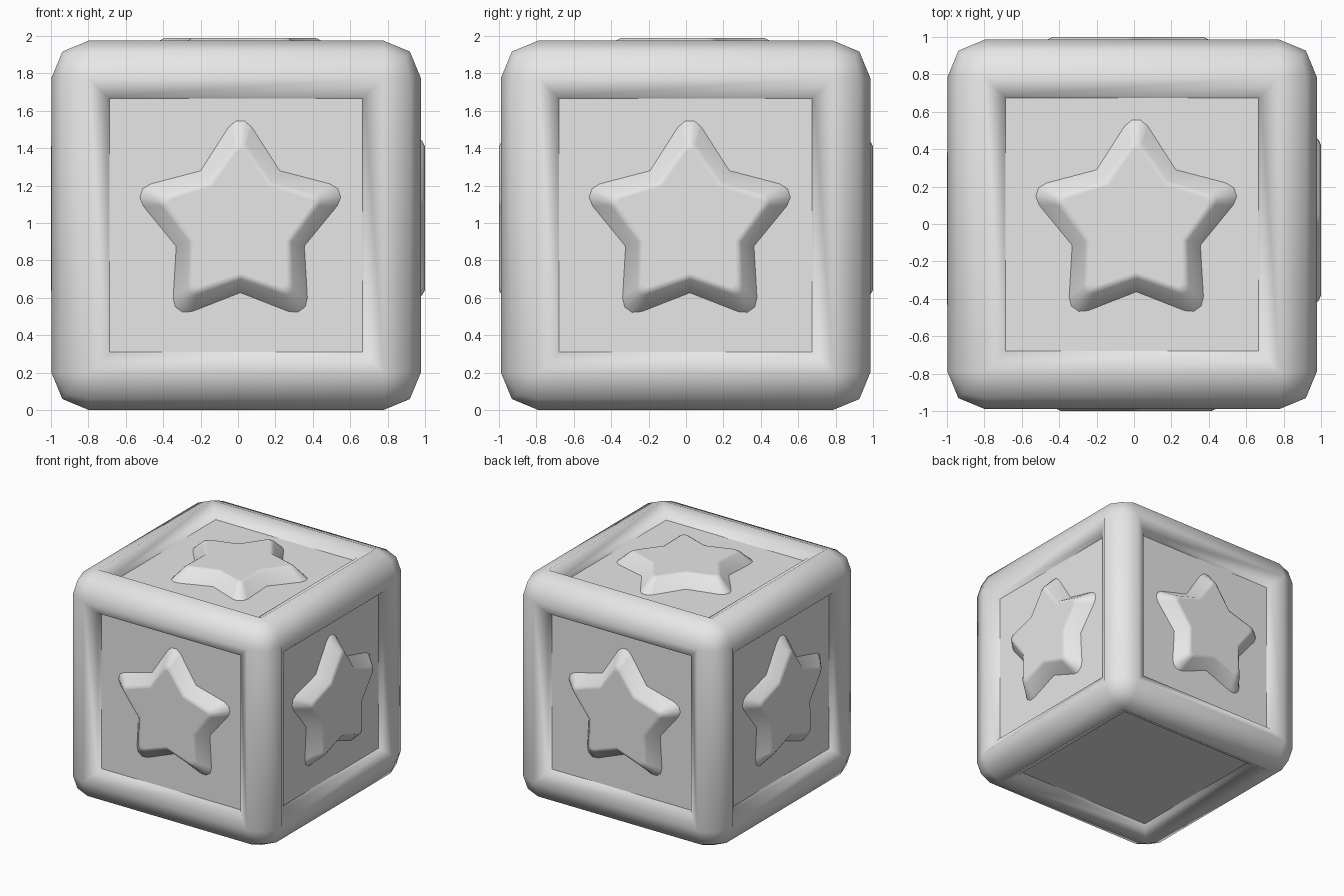
import bpy, bmesh, math
from mathutils import Matrix, Vector

if "Cube" in bpy.data.objects:
    bpy.data.objects.remove(bpy.data.objects["Cube"])

CENTRE = Vector((-0.01, -0.002, 0.9875))
HALF = 0.9875          # half width of the block
PANEL = 0.892          # distance of the recessed panels from the centre

grey = bpy.data.materials.new("light_grey")
grey.diffuse_color = (0.8, 0.8, 0.8, 1)
grey.use_nodes = True
grey.node_tree.nodes["Principled BSDF"].inputs["Base Color"].default_value = grey.diffuse_color


def add_object(name, bm, smooth):
    bmesh.ops.recalc_face_normals(bm, faces=bm.faces)
    for f in bm.faces:
        f.smooth = smooth
    mesh = bpy.data.meshes.new(name)
    bm.to_mesh(mesh)
    bm.free()
    mesh.materials.append(grey)
    obj = bpy.data.objects.new(name, mesh)
    bpy.context.collection.objects.link(obj)
    return obj


def bevelled_cube(half, width, segments):
    bm = bmesh.new()
    bmesh.ops.create_cube(bm, size=2 * half)
    bmesh.ops.bevel(bm, geom=bm.edges[:], offset=width, segments=segments,
                    profile=0.5, affect='EDGES')
    bm.normal_update()
    return bm


# Rounded frame: bevelled cube whose sides roll inwards as octagonal beams
bm = bevelled_cube(HALF, 0.2, 2)
sides = [f for f in bm.faces if f.calc_area() > 1]
for thickness, depth in ((0.1414, 0.0586), (0.0586, 0.1414)):
    bmesh.ops.inset_individual(bm, faces=sides, thickness=thickness)
    bm.normal_update()
    for f in sides:
        shift = f.normal * -depth
        for v in f.verts:
            v.co += shift
bmesh.ops.delete(bm, geom=sides, context='FACES_ONLY')
add_object("rounded_frame", bm, True).location = CENTRE

# Flat panels: one core block showing through the frame
add_object("panel_core", bevelled_cube(PANEL, 0.06, 1), False).location = CENTRE


# Raised star: rings of a blunt five-pointed outline, sloping up to a flat top
def star_ring(bm, tip, notch, blunt, height):
    verts = []
    for i in range(5):
        a = math.pi / 2 + i * math.tau / 5
        out = Vector((math.cos(a), math.sin(a), 0))
        side = Vector((-out.y, out.x, 0))
        for back, w in ((0.033, -0.064), (0, -0.025), (0, 0.025), (0.033, 0.064)):
            verts.append(out * (tip - back * blunt) + side * w * blunt)
        b = a + math.pi / 5
        verts.append(Vector((math.cos(b), math.sin(b), 0)) * notch)
    return [bm.verts.new((v.x, v.y, height)) for v in verts]


def add_star(name, rotation, top):
    bm = bmesh.new()
    rings = [star_ring(bm, *r) for r in (
        (0.565, 0.366, 1.0, 0.885),
        (0.45, 0.288, 0.5, top - 0.014),
        (0.42, 0.268, 0.4, top),
        (0.40, 0.255, 0.35, top))]
    n = len(rings[0])
    for lo, hi in zip(rings, rings[1:]):
        for i in range(n):
            j = (i + 1) % n
            bm.faces.new((lo[i], lo[j], hi[j], hi[i]))
    bm.faces.new(rings[-1])
    obj = add_object(name, bm, True)
    obj.matrix_world = (Matrix.Translation(CENTRE) @ rotation
                        @ Matrix.Translation((0.022, 0, 0)))


upright = Matrix.Rotation(math.pi / 2, 4, 'X')
for i, (name, top) in enumerate((("front", 0.998), ("right", 1.01),
                                 ("back", 1.002), ("left", 0.99))):
    add_star(name + "_star", Matrix.Rotation(i * math.pi / 2, 4, 'Z') @ upright, top)
add_star("top_star", Matrix.Identity(4), 1.002)
